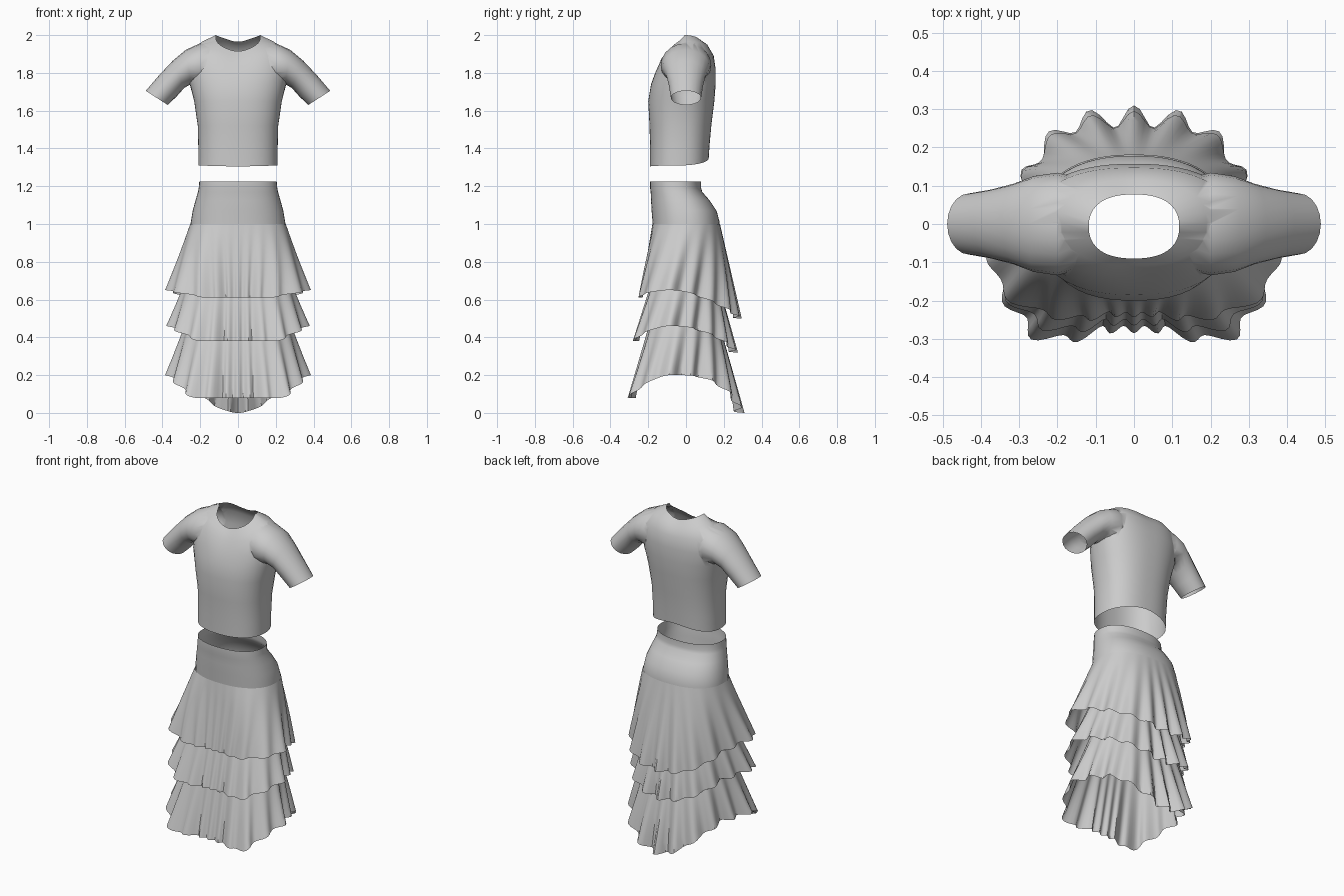
import bpy, bmesh, math

if "Cube" in bpy.data.objects:
    bpy.data.objects.remove(bpy.data.objects["Cube"], do_unlink=True)


def make_material(name, value):
    mat = bpy.data.materials.new(name)
    mat.use_nodes = True
    colour = (value, value, value, 1)
    mat.diffuse_color = colour
    mat.node_tree.nodes["Principled BSDF"].inputs["Base Color"].default_value = colour
    return mat


cloth = make_material("grey cloth", 0.6)
cap_mat = make_material("temporary cap", 0.1)


def loft(name, rings, caps=False):
    """Skin closed rings of points; caps get the second material slot."""
    bm = bmesh.new()
    loops = [[bm.verts.new(p) for p in ring] for ring in rings]
    n = len(loops[0])
    for a, b in zip(loops, loops[1:]):
        for i in range(n):
            j = (i + 1) % n
            bm.faces.new((a[i], a[j], b[j], b[i]))
    if caps:
        for loop in (loops[0], loops[-1]):
            mid = bm.verts.new([sum(v.co[k] for v in loop) / n for k in range(3)])
            for i in range(n):
                bm.faces.new((loop[i], loop[(i + 1) % n], mid)).material_index = 1
    bmesh.ops.recalc_face_normals(bm, faces=bm.faces)
    mesh = bpy.data.meshes.new(name)
    bm.to_mesh(mesh)
    bm.free()
    mesh.materials.append(cloth)
    if caps:
        mesh.materials.append(cap_mat)
    obj = bpy.data.objects.new(name, mesh)
    bpy.context.collection.objects.link(obj)
    return obj


def smooth(obj, degrees):
    bpy.ops.object.select_all(action="DESELECT")
    obj.select_set(True)
    bpy.context.view_layer.objects.active = obj
    bpy.ops.object.shade_smooth_by_angle(angle=math.radians(degrees))


def outline(angle, width, front, back, yc, power):
    """Point on a rounded outline whose front and back depths differ."""
    c, s = math.cos(angle), math.sin(angle)
    depth = back - yc if s > 0 else yc - front
    r = ((abs(c) / width) ** power + (abs(s) / depth) ** power) ** (-1 / power)
    return r * c, r * s


def ring(width, front, back, zf, zs, zb, front_power=2, power=2.4, count=48):
    yc = (front + back) / 2
    points = []
    for i in range(count):
        a = math.tau * i / count
        s = math.sin(a)
        x, y = outline(a, width, front, back, yc, power)
        z = zs + (zb - zs) * s * s if s > 0 else zs + (zf - zs) * abs(s) ** front_power
        points.append((x, y + yc, z))
    return points


# Shirt body: width, front y, back y, then front, side and back heights
body = [
    (.21, -.19, .12, 1.305, 1.31, 1.345),
    (.21, -.19, .125, 1.40, 1.40, 1.42),
    (.213, -.193, .135, 1.52, 1.52, 1.53),
    (.232, -.2, .15, 1.65, 1.65, 1.65),
    (.255, -.185, .157, 1.74, 1.74, 1.74),
    (.268, -.163, .157, 1.80, 1.82, 1.82),
    (.255, -.135, .147, 1.86, 1.91, 1.89),
    (.19, -.108, .115, 1.895, 1.965, 1.945, 1.1),
    (.118, -.09, .077, 1.915, 2.0, 1.965, .75),
]
shirt = loft("shirt", [ring(*row) for row in body], caps=True)

# Sleeves: upper x, z, lower x, z, half depth
sleeve_rows = [
    (.13, 1.955, .16, 1.72, .12),
    (.2, 1.957, .2, 1.725, .134),
    (.275, 1.923, .25, 1.74, .125),
    (.345, 1.865, .285, 1.72, .105),
    (.42, 1.785, .325, 1.675, .09),
    (.488, 1.705, .372, 1.63, .08),
]
helpers = []
for side in (1, -1):
    rings = []
    for xu, zu, xl, zl, depth in sleeve_rows:
        points = []
        for i in range(20):
            a = math.tau * i / 20
            k = (1 + math.cos(a)) / 2
            points.append((side * (xl + (xu - xl) * k), depth * math.sin(a), zl + (zu - zl) * k))
        rings.append(points)
    sleeve = loft("sleeve_helper", rings, caps=True)
    sleeve.hide_render = True
    helpers.append(sleeve)
    mod = shirt.modifiers.new("join sleeve", "BOOLEAN")
    mod.operation = "UNION"
    mod.solver = "EXACT"
    mod.object = sleeve

# Apply the union, then open the neck, hem and cuffs
bpy.context.view_layer.update()
graph = bpy.context.evaluated_depsgraph_get()
joined = bpy.data.meshes.new_from_object(shirt.evaluated_get(graph))
shirt.modifiers.clear()
shirt.data = joined
for helper in helpers:
    bpy.data.objects.remove(helper, do_unlink=True)
bm = bmesh.new()
bm.from_mesh(joined)
bmesh.ops.delete(bm, geom=[f for f in bm.faces if f.material_index == 1], context="FACES")
bm.to_mesh(joined)
bm.free()
joined.materials.clear()
joined.materials.append(cloth)
bpy.data.materials.remove(cap_mat)
smooth(shirt, 45)

# Skirt waist and hip yoke: width, front y, back y, height
yoke_rows = [
    (.205, -.19, .08, 1.225), (.208, -.19, .08, 1.19), (.212, -.187, .086, 1.17),
    (.225, -.185, .125, 1.125), (.24, -.182, .162, 1.07), (.25, -.177, .178, 1.01),
    (.252, -.175, .178, .97),
]
yoke = loft("skirt_yoke", [ring(w, f, b, z, z, z, power=2.3) for w, f, b, z in yoke_rows])
smooth(yoke, 35)

PLEATS, SEGMENTS, ROWS = 20, 160, 10


def tier(name, top, hem, amount, corner, back_power):
    """Pleated flounce: top is (width, front, back, z); hem has three heights."""
    front_z, side_z, back_z = hem[3:]
    rings = []
    for r in range(ROWS + 1):
        t = r / ROWS
        width, front, back = (top[k] + (hem[k] - top[k]) * t for k in range(3))
        yc = (top[1] + top[2]) / 2 * (1 - t) - .09 * t
        points = []
        for i in range(SEGMENTS):
            a = math.tau * i / SEGMENTS
            s = math.sin(a)
            turn = math.atan2(math.cos(a), s)
            # Squarish front with full corners, rounder back, flared side panels
            x, y = outline(a, width, front, back, yc, 2.3 + (1.5 if s < 0 else .2) * t)
            flare = .17 * t * abs(math.cos(a)) ** 18
            if s > 0:
                drop = (back_z - side_z) * s ** back_power
            else:
                drop = (front_z - side_z) * min(1, -1.5 * s) ** 1.5
                flare += corner * t * math.sin(2 * a) ** 6
            wave = math.cos(PLEATS * turn + .7 * math.sin(2 * turn))
            fold = amount * t ** 1.2 * (.8 + .2 * math.cos(5 * turn))
            scale = 1 + flare + fold * (wave - 1) / 2
            z = top[3] + (side_z + drop - top[3]) * t
            points.append((x * scale, y * scale + yc, z))
        rings.append(points)
    smooth(loft(name, rings), 40)


# Three overlapping flounces
tier("upper_flounce", (.253, -.178, .18, 1.0), (.33, -.243, .295, .61, .65, .5), .12, .1, 2)
tier("middle_flounce", (.24, -.155, .14, .8), (.325, -.265, .275, .38, .46, .32), .14, .16, 2.5)
tier("lower_flounce", (.235, -.165, .14, .6), (.33, -.285, .31, .08, .2, 0), .15, .2, 4)
